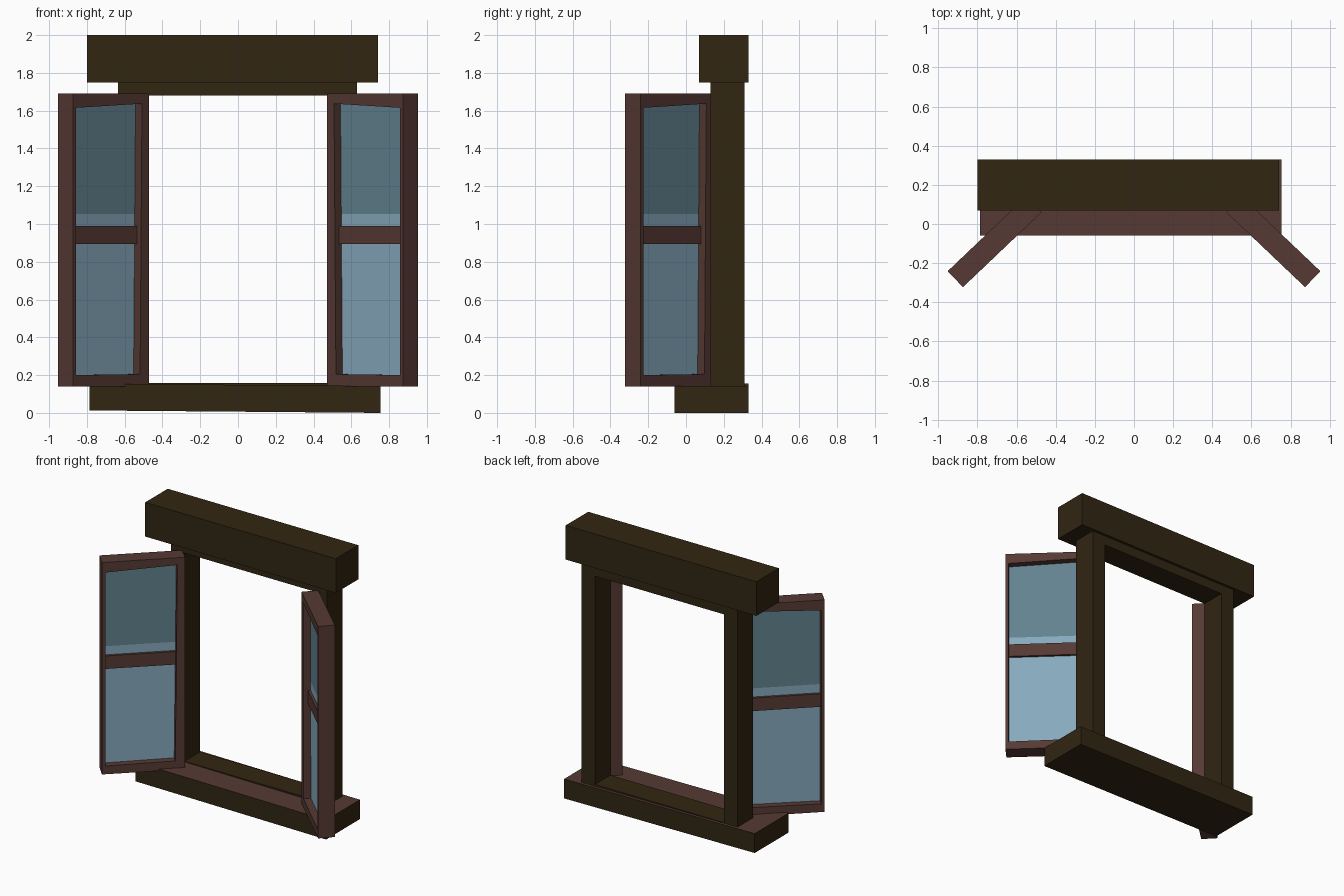
import bpy, bmesh
from mathutils import Matrix, Vector

cube = bpy.data.objects.get("Cube")
if cube:
    bpy.data.objects.remove(cube, do_unlink=True)


def material(name, rgb):
    m = bpy.data.materials.new(name)
    m.use_nodes = True
    m.diffuse_color = (*rgb, 1)
    m.node_tree.nodes["Principled BSDF"].inputs["Base Color"].default_value = (*rgb, 1)
    return m


dark_wood = material("dark_wood", (0.031, 0.019, 0.006))
red_wood = material("red_wood", (0.093, 0.042, 0.034))
pale_glass = material("pale_glass", (0.24, 0.40, 0.51))
deep_glass = material("deep_glass", (0.125, 0.225, 0.28))


def finish(name, bm, mats, matrix):
    bmesh.ops.transform(bm, matrix=matrix, verts=bm.verts)
    bmesh.ops.recalc_face_normals(bm, faces=bm.faces)
    mesh = bpy.data.meshes.new(name)
    bm.to_mesh(mesh)
    bm.free()
    for m in mats:
        mesh.materials.append(m)
    obj = bpy.data.objects.new(name, mesh)
    bpy.context.collection.objects.link(obj)
    return obj


def box(name, lo, hi, *mats, matrix=Matrix()):
    """Box between two corners."""
    lo, hi = Vector(lo), Vector(hi)
    bm = bmesh.new()
    bmesh.ops.create_cube(bm, size=1)
    for v in bm.verts:
        v.co = (lo + hi) / 2 + v.co * (hi - lo)
    return finish(name, bm, mats, matrix)


def ring(name, outer, inner, front, back, mat, matrix=Matrix()):
    """Four-sided frame: outer and inner outlines given as (across, height)."""
    bm = bmesh.new()
    loops = [[bm.verts.new((a, d, h)) for a, h in outline]
             for outline, d in ((outer, front), (inner, front), (inner, back), (outer, back))]
    for k in range(4):
        p, q = loops[k], loops[(k + 1) % 4]
        for i in range(4):
            j = (i + 1) % 4
            bm.faces.new((p[i], p[j], q[j], q[i]))
    return finish(name, bm, [mat], matrix)


def rect(a0, a1, h0, h1):
    return [(a0, h0), (a1, h0), (a1, h1), (a0, h1)]


# Lintel beam
box("lintel", (-0.80, 0.07, 1.75), (0.742, 0.33, 2.0), dark_wood)

# Sill: slightly raised at one end, with a red-brown top
sill = box("sill", (-0.787, -0.06, 0), (0.755, 0.33, 0.142), dark_wood, red_wood)
for v in sill.data.vertices:
    if v.co.x < 0:
        v.co.z += 0.013
for f in sill.data.polygons:
    f.material_index = int(f.normal.z > 0.5)

# Fixed frame around the opening
ring("window_frame", rect(-0.635, 0.63, 0.08, 1.78), rect(-0.525, 0.52, 0.157, 1.68),
     0.13, 0.31, dark_wood)

# Open casements: local x runs from hinge to free edge, local y through the thickness
left = Matrix(((0.725, 0.69, 0, 0.472),
               (-0.69, 0.725, 0, 0.06),
               (0, 0, 1, 0),
               (0, 0, 0, 1)))
right = Matrix.Diagonal((-1, 1, 1, 1)) @ left
opening = [(0.064, 0.205), (0.533, 0.2), (0.533, 1.615), (0.05, 1.637)]

for side, m in (("left", left), ("right", right)):
    ring(side + "_casement", rect(0, 0.555, 0.14, 1.69), opening, 0, 0.113, red_wood, m)
    box(side + "_crossbar", (0.03, 0.032, 0.895), (0.545, 0.081, 0.99), red_wood, matrix=m)
    box(side + "_lower_pane", (0.03, 0.05, 0.17), (0.545, 0.063, 1.053), pale_glass, matrix=m)
    box(side + "_upper_pane", (0.03, 0.05, 1.053), (0.545, 0.063, 1.66), deep_glass, matrix=m)
